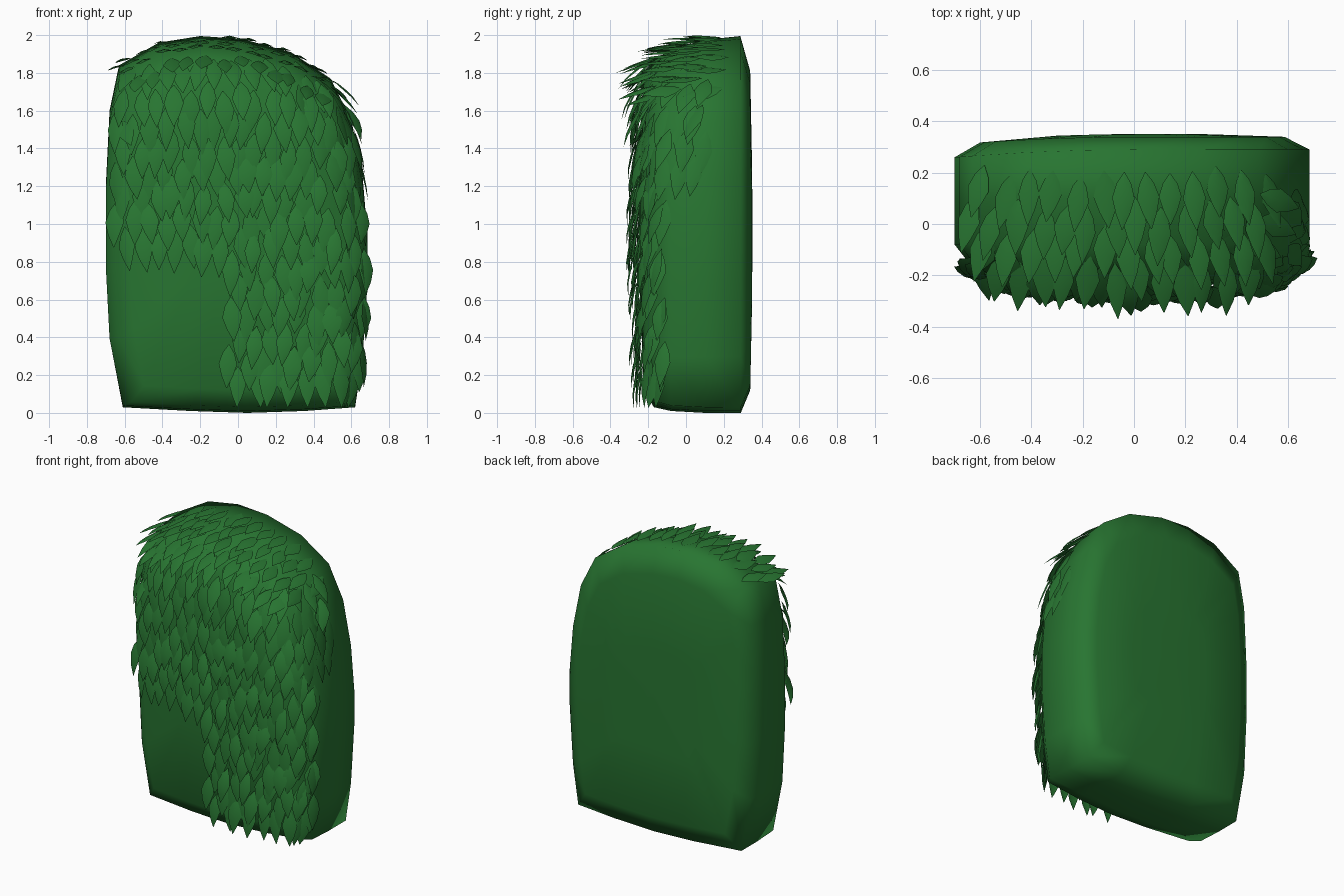
import bpy, bmesh, math, random
from mathutils import Vector
from mathutils.bvhtree import BVHTree

if "Cube" in bpy.data.objects:
    bpy.data.objects.remove(bpy.data.objects["Cube"])

random.seed(4)


def material(name, rgb):
    m = bpy.data.materials.new(name)
    m.diffuse_color = (*rgb, 1)
    m.use_nodes = True
    m.node_tree.nodes["Principled BSDF"].inputs["Base Color"].default_value = m.diffuse_color
    return m


green = material("hedge green", (0.021, 0.178, 0.031))


def finish(bm, name):
    for f in bm.faces:
        f.smooth = True
    me = bpy.data.meshes.new(name)
    bm.to_mesh(me)
    ob = bpy.data.objects.new(name, me)
    me.materials.append(green)
    bpy.context.collection.objects.link(ob)
    return ob


# Hedge body: front outline lofted along y through inset rings
outline = [(-0.61, 0.03), (-0.25, 0.01), (0.05, 0), (0.35, 0.01), (0.62, 0.03),
           (0.66, 0.3), (0.685, 0.7), (0.685, 0.95), (0.66, 1.25), (0.6, 1.55),
           (0.49, 1.77), (0.28, 1.91), (0.02, 1.98), (-0.2, 1.995), (-0.42, 1.96),
           (-0.63, 1.84), (-0.68, 1.6), (-0.7, 1.2), (-0.7, 0.8), (-0.68, 0.4)]
# y, side inset, top inset, bottom inset
rings = [(0.35, 0.4, 0.7, 0.6), (0.34, 0.1, 0.18, 0.12), (0.29, 0, 0, 0),
         (0.1, 0, 0.02, 0), (-0.08, 0, 0.07, 0.01), (-0.17, 0.05, 0.13, 0.03),
         (-0.225, 0.13, 0.25, 0.12), (-0.245, 0.42, 0.8, 0.7)]
bm = bmesh.new()
loops = []
for y, side, top, bottom in rings:
    loop = []
    for x, z in outline:
        px = x * (0.7 - side) / 0.7
        # back and front faces bulge slightly in the middle
        py = y - 0.03 * (px / 0.7) ** 2 * (1 if y > 0.2 and x < 0 else 0)
        py += 0.03 * (px / 0.7) ** 2 * (1 if y < -0.1 else 0)
        loop.append(bm.verts.new((px, py, bottom + z / 2 * (2 - top - bottom))))
    loops.append(loop)
n = len(outline)
for a, b in zip(loops, loops[1:]):
    for i in range(n):
        j = (i + 1) % n
        bm.faces.new((a[i], a[j], b[j], b[i]))
for loop, y in ((loops[0], 0.352), (loops[-1], -0.25)):
    c = bm.verts.new((0, y, 1.0))
    for i in range(n):
        bm.faces.new((loop[i], loop[(i + 1) % n], c))
bmesh.ops.recalc_face_normals(bm, faces=bm.faces)
tree = BVHTree.FromBMesh(bm)
finish(bm, "hedge_body")
bm.free()

# Leaf profile: position along the length, half width, lift off the hedge
LEAF = [(0, 0.04, 0.012), (0.2, 0.66, 0.032), (0.45, 1.0, 0.046),
        (0.72, 0.62, 0.054), (1, 0.03, 0.05)]


def add_leaf(bm, point, aim, facing, lift_scale=1.0, size=1.0):
    """Hang one folded leaf where a ray from the point, along -facing, meets the hedge."""
    facing = Vector(facing)
    base, nrm, _, _ = tree.ray_cast(Vector(point), -facing)
    if base is None:
        base, nrm, _, _ = tree.find_nearest(Vector(point) - facing * 0.25)
    nrm = (nrm + facing * 0.5).normalized()
    down = Vector(aim) + Vector((random.uniform(-0.13, 0.13), 0, 0))
    down = (down - nrm * down.dot(nrm)).normalized()
    across = nrm.cross(down)
    length = random.uniform(0.21, 0.25) * size
    width = random.uniform(0.044, 0.054) * size
    tilt = random.uniform(0.5, 1.3) * lift_scale
    if base.z + down.z * length < 0.02:
        base.z = 0.03 - down.z * length
    rows = []
    for t, w, lift in LEAF:
        mid = base + down * (t * length) + nrm * (lift * tilt)
        edge = across * (w * width)
        sink = nrm * (0.01 * w)
        rows.append([bm.verts.new(p) for p in (mid - edge - sink, mid, mid + edge - sink)])
    for a, b in zip(rows, rows[1:]):
        for k in range(2):
            bm.faces.new((a[k], a[k + 1], b[k + 1], b[k]))


def jitter(s=0.014):
    return random.uniform(-s, s)


def half_width(z, side):
    """Reach of the outline at height z on one side (+1 right, -1 left)."""
    pts = sorted((q, abs(p)) for p, q in outline if p * side > 0.4)
    for (z0, x0), (z1, x1) in zip(pts, pts[1:]):
        if z0 <= z <= z1:
            return x0 + (x1 - x0) * (z - z0) / (z1 - z0)
    return pts[-1][1]


# Front leaves: staggered rows, with a bare patch at the lower left
bm = bmesh.new()
for r in range(14):
    z = 0.23 + r * 0.125
    left, right = -half_width(z, -1) + 0.02, half_width(z, 1)
    for c in range(17):
        x = -0.68 + (c + 0.5 * (r % 2)) * 0.086
        if left <= x <= right and (x > -0.06 or z > 0.9):
            add_leaf(bm, (x + jitter(), -0.4, z + jitter(0.03)), (0, -0.2, -1), (0, -1, 0))
finish(bm, "front_leaves")
bm.free()

# Top leaves, pointing forward
bm = bmesh.new()
for r in range(4):
    for c in range(13):
        x = -0.62 + (c + 0.5 * (r % 2)) * 0.09
        add_leaf(bm, (x + jitter(), -0.14 + r * 0.115 + jitter(0.025), 2.3),
                 (0.1 * x, -1, -0.4), (0, 0, 1), 0.5, 0.92)
finish(bm, "top_leaves")
bm.free()

# Right side leaves: wide near the top, a narrow strip lower down
bm = bmesh.new()
for r in range(13):
    z = 0.24 + r * 0.125
    for c in range(4):
        y = -0.16 + (c + 0.5 * (r % 2)) * 0.09
        if y < (0.14 if z > 1.36 else -0.1):
            add_leaf(bm, (0.9, y + jitter(), z + jitter(0.02)), (0, -0.15, -1), (1, 0, 0), 0.75)
finish(bm, "side_leaves")
bm.free()
